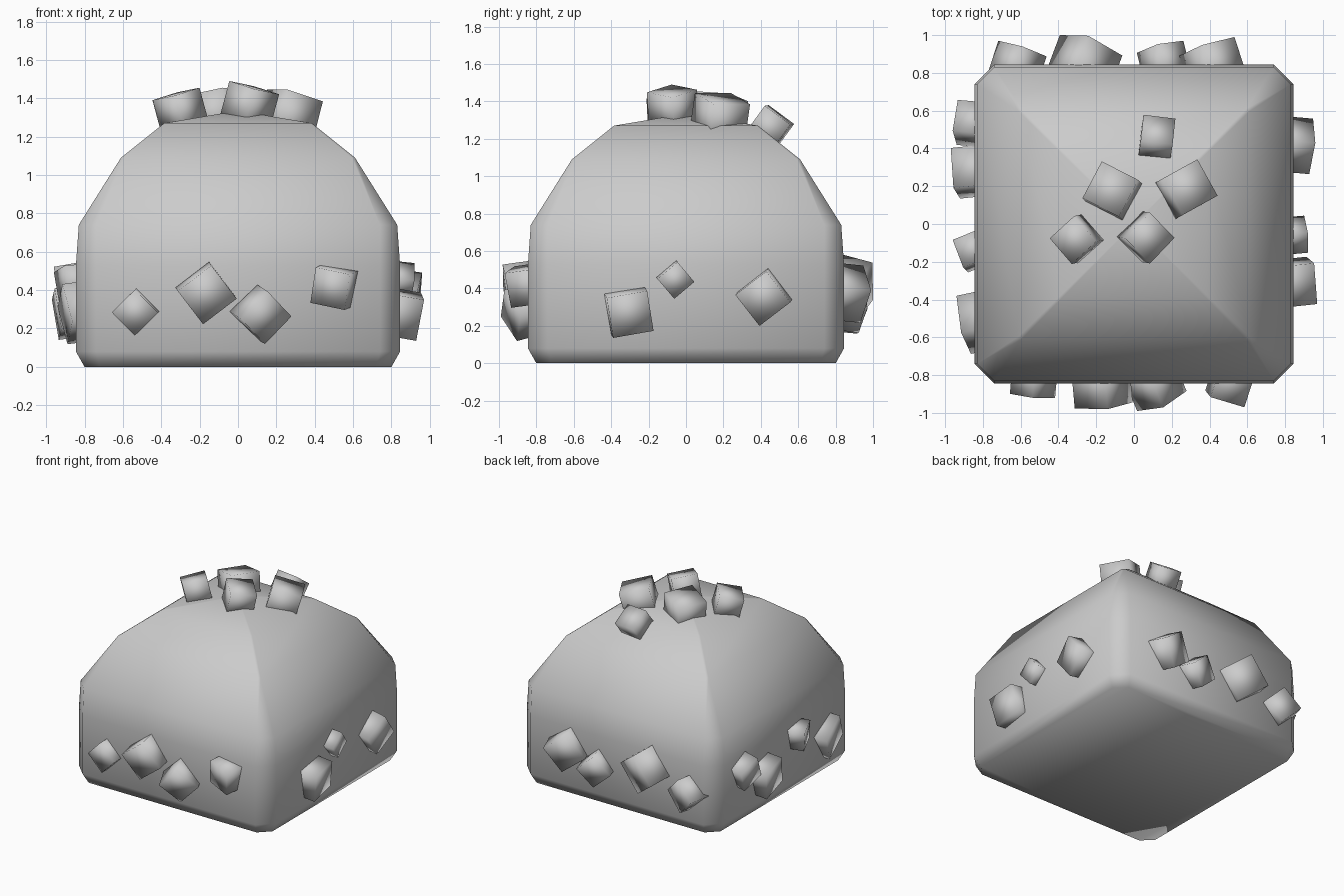
import bpy, bmesh
from math import radians, pi
from mathutils import Matrix, Vector

if "Cube" in bpy.data.objects:
    bpy.data.objects.remove(bpy.data.objects["Cube"], do_unlink=True)

grey = bpy.data.materials.new("stone grey")
grey.use_nodes = True
colour = (0.6, 0.6, 0.6, 1)
grey.diffuse_color = colour
grey.node_tree.nodes["Principled BSDF"].inputs["Base Color"].default_value = colour


def finish(name, bm):
    mesh = bpy.data.meshes.new(name)
    bmesh.ops.recalc_face_normals(bm, faces=bm.faces)
    for face in bm.faces:
        face.smooth = True
    bm.to_mesh(mesh)
    bm.free()
    mesh.materials.append(grey)
    obj = bpy.data.objects.new(name, mesh)
    bpy.context.collection.objects.link(obj)
    return obj


# Domed block: stacked square rings (half width, corner cut, height)
def make_body():
    bm = bmesh.new()
    profile = [(.80, .08, 0), (.845, .105, .08), (.845, .105, .53), (.83, .09, .74),
               (.61, .015, 1.09), (.385, .01, 1.27)]
    rings = []
    for half, cut, z in profile:
        ring = []
        for quarter in range(4):
            turn = Matrix.Rotation(quarter * pi / 2, 3, 'Z')
            for corner in ((half, half - cut, z), (half - cut, half, z)):
                ring.append(bm.verts.new(turn @ Vector(corner)))
        rings.append(ring)
    for low, high in zip(rings, rings[1:]):
        for i in range(8):
            j = (i + 1) % 8
            bm.faces.new((low[i], low[j], high[j], high[i]))
    bm.faces.new(rings[0])
    peak = bm.verts.new((0, 0, 1.335))
    for i in range(8):
        bm.faces.new((rings[-1][i], rings[-1][(i + 1) % 8], peak))
    finish("domed_body", bm)


# Tilted cube whose outermost corner touches the given reach
def make_gem(name, frame, u, v, side, spin, reach, tilt_x, tilt_y):
    bm = bmesh.new()
    bmesh.ops.create_cube(bm, size=side)
    turn = (Matrix.Rotation(radians(tilt_x), 4, 'X') @ Matrix.Rotation(radians(tilt_y), 4, 'Y')
            @ Matrix.Rotation(radians(spin), 4, 'Z'))
    bm.transform(turn)
    top = max(vert.co.z for vert in bm.verts)
    bm.transform(frame @ Matrix.Translation((u, v, reach - top)))
    finish(name, bm)


make_body()

# Gems per side: across, up, size, spin, reach, tilts
upright = Matrix.Rotation(pi / 2, 4, 'X')
groups = {
    "front": (upright, [(-.53, .29, .17, 45, .92, 5, -5), (-.17, .39, .22, 37, .98, 8, 5),
                        (.11, .28, .20, 42, .99, 15, 22), (.51, .42, .19, -9, .97, 8, -18)]),
    "right": (Matrix.Rotation(pi / 2, 4, 'Z') @ upright,
              [(-.31, .28, .22, 9, .97, 10, 6), (-.06, .45, .14, 40, .92, 6, 5),
               (.42, .36, .21, 38, .96, 8, -5)]),
    "back": (Matrix.Rotation(pi, 4, 'Z') @ upright,
             [(-.42, .38, .22, 35, .99, 6, 18), (-.16, .30, .18, 40, .97, 8, 14),
              (.27, .40, .25, 40, 1.0, 15, -20), (.62, .30, .19, 45, .97, 5, -18)]),
    "left": (Matrix.Rotation(-pi / 2, 4, 'Z') @ upright,
             [(-.53, .42, .18, 25, .96, 10, -5), (-.28, .29, .22, 15, .97, 8, 6),
              (.14, .44, .16, 10, .96, 6, 22), (.51, .29, .23, 30, .94, 8, 12)]),
    "top": (Matrix.Identity(4),
            [(-.30, -.08, .18, 42, 1.455, 3, -15), (.06, -.07, .19, 45, 1.49, 3, 15),
             (.27, .18, .22, 30, 1.445, -8, 14), (-.11, .17, .22, -28, 1.455, -8, -8),
             (.12, .45, .17, -5, 1.38, -36, 5)]),
}
for side_name, (frame, gems) in groups.items():
    for number, gem in enumerate(gems, 1):
        make_gem(f"{side_name}_gem_{number}", frame, *gem)
